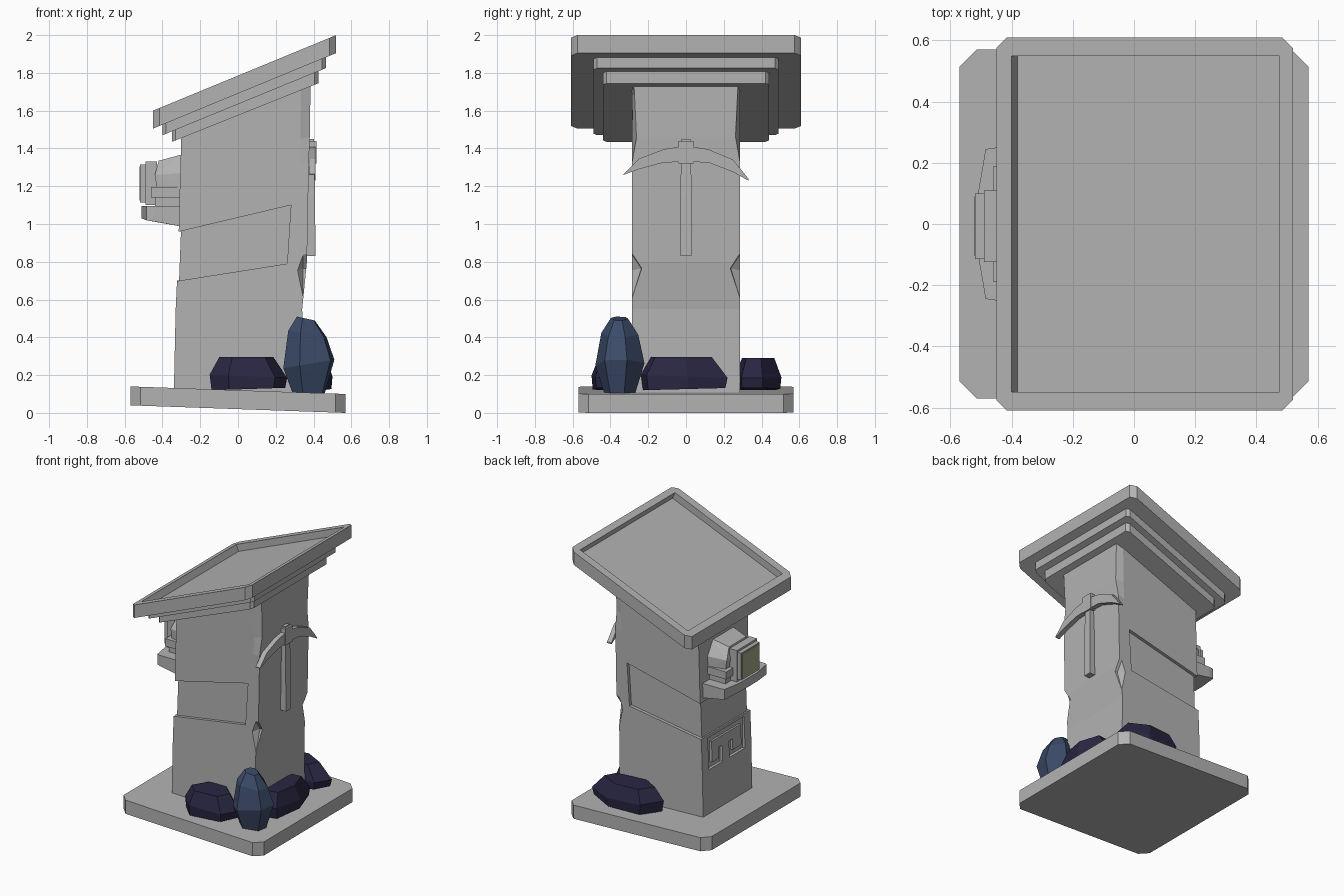
import bpy, bmesh, math
from mathutils import Vector

if "Cube" in bpy.data.objects:
    bpy.data.objects.remove(bpy.data.objects["Cube"])


def colour(name, rgb):
    m = bpy.data.materials.new(name)
    m.diffuse_color = (*rgb, 1)
    m.use_nodes = True
    m.node_tree.nodes["Principled BSDF"].inputs["Base Color"].default_value = m.diffuse_color
    return m


grey = colour("grey_stone", (0.45, 0.45, 0.45))
blue = colour("blue_stone", (0.045, 0.07, 0.14))
dark = colour("dark_stone", (0.022, 0.02, 0.055))
olive = colour("olive", (0.38, 0.38, 0.24))


def finish(name, bm, mat=grey):
    bmesh.ops.recalc_face_normals(bm, faces=bm.faces)
    me = bpy.data.meshes.new(name)
    bm.to_mesh(me)
    bm.free()
    ob = bpy.data.objects.new(name, me)
    bpy.context.collection.objects.link(ob)
    me.materials.append(mat)
    return ob


def hull(name, pts, mat=grey, flat=0.01):
    bm = bmesh.new()
    for p in pts:
        bm.verts.new(p)
    bmesh.ops.convex_hull(bm, input=bm.verts)
    loose = [v for v in bm.verts if not v.link_faces]
    bmesh.ops.delete(bm, geom=loose, context='VERTS')
    bmesh.ops.dissolve_limit(bm, angle_limit=flat, verts=bm.verts, edges=bm.edges)
    return finish(name, bm, mat)


def box(name, x0, x1, y0, y1, z0, z1, mat=grey):
    return hull(name, [(x, y, z) for x in (x0, x1) for y in (y0, y1) for z in (z0, z1)], mat)


def slab(name, x0, x1, yh, zl, zr, thick, c):
    # chamfered plate whose top runs from zl at x0 to zr at x1
    pts = []
    for s in (-1, 1):
        for x, y in ((x0, yh - c), (x0 + c, yh), (x1 - c, yh), (x1, yh - c)):
            z = zl + (zr - zl) * (x - x0) / (x1 - x0)
            pts += [(x, s * y, z), (x, s * y, z - thick)]
    return hull(name, pts)


def loft(name, sections):
    bm = bmesh.new()
    rings = [[bm.verts.new(p) for p in sec] for sec in sections]
    for a, b in zip(rings, rings[1:]):
        for i in range(len(a)):
            j = (i + 1) % len(a)
            bm.faces.new((a[i], a[j], b[j], b[i]))
    bm.faces.new(rings[0])
    bm.faces.new(rings[-1])
    return finish(name, bm)


def cut(ob, cutter):
    cutter.hide_render = True
    m = ob.modifiers.new("cut", 'BOOLEAN')
    m.operation = 'DIFFERENCE'
    m.solver = 'EXACT'
    m.object = cutter
    bpy.context.view_layer.objects.active = ob
    bpy.ops.object.modifier_apply(modifier=m.name)
    bpy.data.objects.remove(cutter)


# Tilted base plate
slab("base_plate", -0.57, 0.57, 0.57, 0.14, 0.10, 0.10, 0.055)

# Column lofted through rings: z left, z right, x left, x right, half width at the right edge
sections = []
for zl, zr, xl, xr, yr in ((0.09, 0.07, -0.34, 0.345, 0.285), (0.55, 0.55, -0.33, 0.34, 0.285),
                           (0.80, 0.80, -0.318, 0.365, 0.285), (1.20, 1.33, -0.308, 0.375, 0.285),
                           (1.32, 1.46, -0.304, 0.38, 0.262), (1.50, 1.80, -0.30, 0.385, 0.278)):
    xm, w = xr - 0.05, 0.285
    zm = zr + (zl - zr) * 0.05 / (xr - xl)
    sections.append([(xl, -w, zl), (xm, -w, zm), (xr, -yr, zr), (xr, yr, zr), (xm, w, zm), (xl, w, zl)])
column = loft("column", sections)

# Recessed bands on both sides and chipped edges
for s in (-1, 1):
    cut(column, hull("band_cutter", [(x, s * y, z) for y in (0.262, 0.4) for x, z in
                     ((-0.5, 0.915), (0.28, 1.10), (0.26, 0.79), (-0.5, 0.67))]))
    cut(column, hull("chip_cutter", [(0.345, s * 0.237, 0.765), (0.42, s * 0.225, 0.765),
                     (0.345, s * 0.31, 0.875), (0.345, s * 0.31, 0.53),
                     (0.46, s * 0.31, 0.875), (0.46, s * 0.31, 0.53),
                     (0.30, s * 0.31, 0.75)]))
cut(column, hull("left_band_cutter", [(x, y, z) for y in (-0.4, 0.4) for x, z in
                 ((-0.5, 0.96), (-0.302, 0.96), (-0.312, 0.70), (-0.5, 0.70))]))
# Key ornament carved in the left face: y0, y1, z0, z1
for y0, y1, z0, z1 in ((-0.21, 0.21, 0.64, 0.68), (0.17, 0.21, 0.45, 0.66), (0.07, 0.19, 0.45, 0.49),
                       (0.05, 0.09, 0.45, 0.57), (-0.21, -0.17, 0.45, 0.66),
                       (-0.19, -0.04, 0.45, 0.49), (-0.07, -0.03, 0.45, 0.57)):
    cut(column, box("groove_cutter", -0.5, -0.312, y0, y1, z0, z1))

# Stepped sloping top
slab("top_tier_lower", -0.35, 0.425, 0.44, 1.50, 1.81, 0.065, 0.02)
slab("top_tier_middle", -0.40, 0.465, 0.49, 1.53, 1.885, 0.06, 0.02)
top = slab("sloping_top", -0.45, 0.52, 0.61, 1.60, 2.00, 0.095, 0.035)
n = Vector((-0.4, 0, 0.97)).normalized()
pts = []
for x in (-0.40, 0.475):
    p = Vector((x, 0, 1.60 + (x + 0.45) * 0.4 / 0.97))
    for y in (-0.55, 0.55):
        for d in (-0.05, 0.05):
            pts.append(p + n * d + Vector((0, y, 0)))
cut(top, hull("recess_cutter", pts))

# Shelf on the left face
shelf = []
for s in (-1, 1):
    for x, y, zb in ((-0.29, 0.25, 0.985), (-0.45, 0.25, 1.015), (-0.485, 0.245, 1.02), (-0.51, 0.10, 1.03)):
        shelf += [(x, s * y, zb), (x, s * y, 1.095)]
hull("shelf", shelf)

# Lantern-like block on the shelf
box("lamp_foot", -0.44, -0.29, -0.17, 0.17, 1.09, 1.14)
box("lamp_collar", -0.46, -0.29, -0.19, 0.19, 1.14, 1.195)
hull("lamp_body", [(x, s * y, z) for s in (-1, 1) for x, y, z in
     ((-0.43, 0.155, 1.19), (-0.29, 0.19, 1.19), (-0.44, 0.155, 1.26), (-0.29, 0.19, 1.27),
      (-0.42, 0.10, 1.335), (-0.29, 0.12, 1.37))])
box("lamp_frame", -0.49, -0.43, -0.125, 0.11, 1.10, 1.33)
box("lamp_panel", -0.519, -0.49, -0.115, 0.10, 1.115, 1.315)
box("lamp_glass", -0.522, -0.515, -0.105, 0.09, 1.125, 1.305, olive)

# Pickaxe on the right face
hull("pick_handle", [(x, s * y, z) for s in (-1, 1) for x, y, z in
     ((0.365, 0.028, 0.83), (0.41, 0.028, 0.83), (0.365, 0.03, 1.15), (0.408, 0.03, 1.15),
      (0.375, 0.024, 1.45), (0.402, 0.024, 1.45))])
box("pick_collar", 0.34, 0.415, -0.04, 0.04, 1.32, 1.44)
# y, bottom z, top z
loft("pick_head", [[(0.375, y, zb), (0.41, y, zb), (0.41, y, zt), (0.375, y, zt)] for y, zb, zt in
     ((-0.33, 1.26, 1.265), (-0.25, 1.29, 1.345), (-0.12, 1.325, 1.395), (0, 1.33, 1.415),
      (0.12, 1.325, 1.395), (0.25, 1.275, 1.34), (0.33, 1.23, 1.24))])


# Faceted rocks: stacked rings (height, size, x shift, tilt) fitted to a box
def rock(name, lo, hi, levels, mat, turn, swap=False):
    pts = []
    for h, r, shift, tilt in levels:
        for i in range(6):
            a = turn + i * math.tau / 6 + 0.2 * math.sin(3 * i)
            x, y = r * math.cos(a) + shift, r * math.sin(a)
            pts.append((y, x, h + tilt * x) if swap else (x, y, h + tilt * x))
    mins = [min(p[i] for p in pts) for i in range(3)]
    maxs = [max(p[i] for p in pts) for i in range(3)]
    hull(name, [[lo[i] + (p[i] - mins[i]) / (maxs[i] - mins[i]) * (hi[i] - lo[i])
                 for i in range(3)] for p in pts], mat, 0.2)


tall = [(0, 0.62, 0, 0), (0.4, 1, 0, 0.06), (0.8, 0.75, -0.05, -0.06), (1, 0.35, -0.1, -0.08)]
flat = [(0, 0.95, 0, 0.04), (0.4, 1, 0, -0.05), (1, 0.7, -0.05, 0)]
rock("tall_blue_rock", (0.24, -0.48, 0.10), (0.51, -0.22, 0.51), tall, blue, 0.3)
rock("front_rock", (-0.15, -0.50, 0.12), (0.26, -0.24, 0.295), flat, dark, 0.1)
rock("right_rock", (0.28, -0.24, 0.12), (0.50, 0.22, 0.295), flat, dark, 0.4, True)
rock("back_rock", (-0.06, 0.26, 0.12), (0.48, 0.505, 0.29), flat, dark, 0.2)
